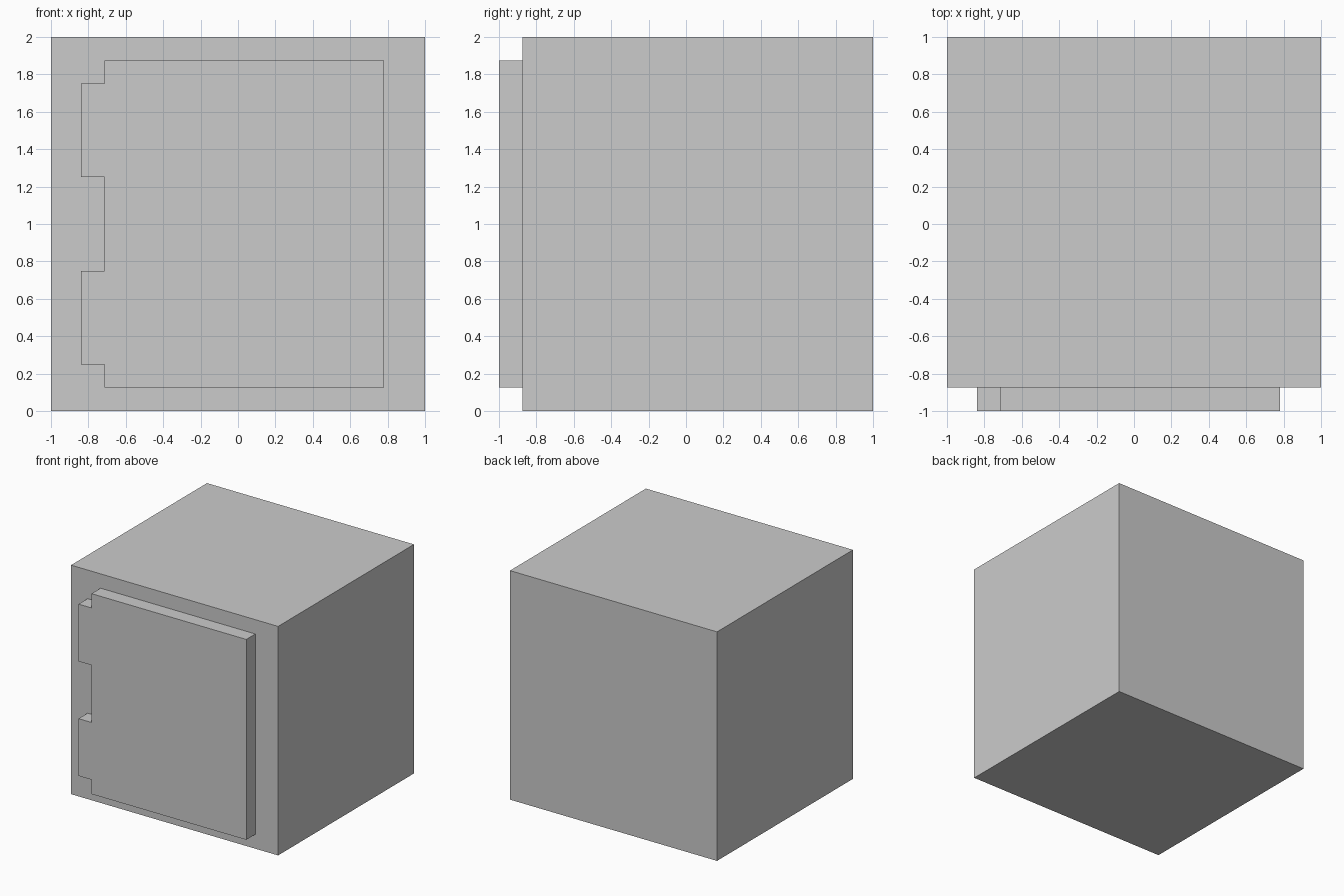
import bpy, bmesh

if "Cube" in bpy.data.objects:
    bpy.data.objects.remove(bpy.data.objects["Cube"])

def extrude_profile(name, points, y_front, y_back):
    """Extrude an x-z outline from y_front to y_back."""
    bm = bmesh.new()
    face = bm.faces.new([bm.verts.new((x, y_front, z)) for x, z in points])
    ext = bmesh.ops.extrude_face_region(bm, geom=[face], use_keep_orig=True)
    verts = [v for v in ext["geom"] if isinstance(v, bmesh.types.BMVert)]
    bmesh.ops.translate(bm, verts=verts, vec=(0, y_back - y_front, 0))
    bmesh.ops.recalc_face_normals(bm, faces=bm.faces)
    mesh = bpy.data.meshes.new(name)
    bm.to_mesh(mesh)
    bm.free()
    obj = bpy.data.objects.new(name, mesh)
    bpy.context.collection.objects.link(obj)
    return obj

FACE_Y = -0.875

# Main box
extrude_profile("body", [(-1, 0), (1, 0), (1, 2), (-1, 2)], FACE_Y, 1)

# Door slab with two hinge tabs on its left edge
left, tab, right = -0.715, -0.84, 0.78
outline = [(left, 0.125), (right, 0.125), (right, 1.875), (left, 1.875)]
for top, bottom in ((1.75, 1.25), (0.75, 0.25)):
    outline += [(left, top), (tab, top), (tab, bottom), (left, bottom)]
extrude_profile("door", outline, -1, FACE_Y)
